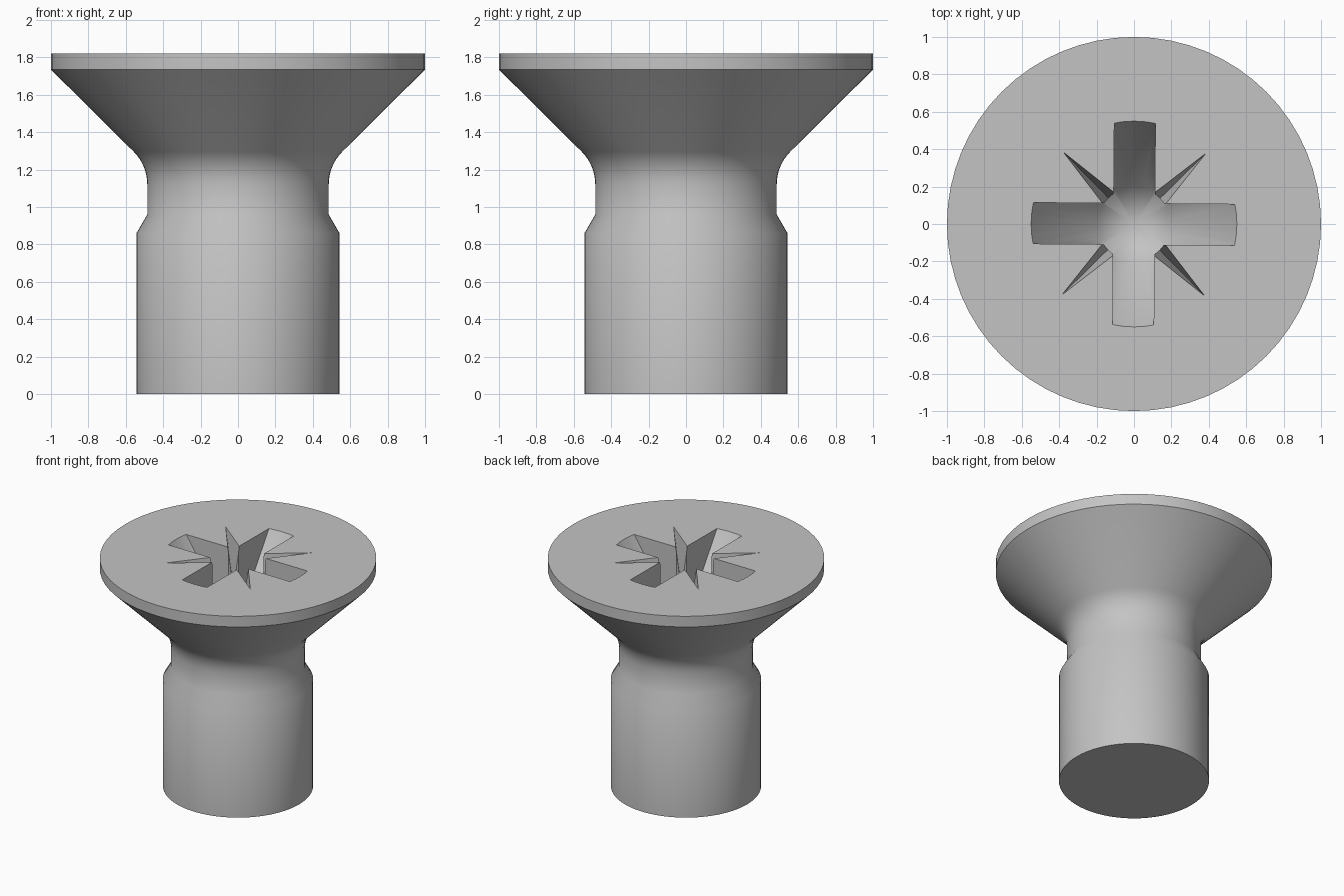
import bpy, bmesh, math
from mathutils import Matrix, Vector

cube = bpy.data.objects.get("Cube")
if cube:
    bpy.data.objects.remove(cube, do_unlink=True)

TOP = 1.82
SEGMENTS = 64

steel = bpy.data.materials.new("grey_steel")
steel.use_nodes = True
GREY = (0.55, 0.55, 0.55, 1)
steel.diffuse_color = GREY
steel.node_tree.nodes["Principled BSDF"].inputs["Base Color"].default_value = GREY


def make_object(name, bm):
    bmesh.ops.recalc_face_normals(bm, faces=bm.faces)
    mesh = bpy.data.meshes.new(name)
    bm.to_mesh(mesh)
    bm.free()
    mesh.materials.append(steel)
    obj = bpy.data.objects.new(name, mesh)
    bpy.context.collection.objects.link(obj)
    return obj


def lathe(name, profile):
    """Spin a radius/height profile, which starts and ends on the axis."""
    bm = bmesh.new()
    verts = [bm.verts.new((r, 0, z)) for r, z in profile]
    edges = [bm.edges.new(pair) for pair in zip(verts, verts[1:])]
    bmesh.ops.spin(bm, geom=verts + edges, cent=(0, 0, 0), axis=(0, 0, 1),
                   angle=math.tau, steps=SEGMENTS, use_duplicate=False)
    bmesh.ops.remove_doubles(bm, verts=bm.verts, dist=0.0005)
    return make_object(name, bm)


def boolean(target, tool, operation):
    tool.hide_render = True
    mod = target.modifiers.new("cut", "BOOLEAN")
    mod.operation = operation
    mod.solver = "EXACT"
    mod.object = tool
    bpy.ops.object.select_all(action="DESELECT")
    bpy.context.view_layer.objects.active = target
    target.select_set(True)
    bpy.ops.object.modifier_apply(modifier=mod.name)
    bpy.data.objects.remove(tool, do_unlink=True)


# Screw body: shank, chamfer, neck, curved fillet, countersunk head
NECK, FILLET, FILLET_Z = 0.485, 0.25, 1.12
fillet = []
for i in range(9):
    a = math.radians(45) * i / 8
    fillet.append((NECK + FILLET * (1 - math.cos(a)), FILLET_Z + FILLET * math.sin(a)))
screw = lathe("screw", [(0, 0), (0.543, 0), (0.543, 0.86), (NECK, 0.96)] + fillet
              + [(1, 1.735), (1, TOP), (0, TOP)])

# Cross recess: a tapered plug limited to a cross with a round core
recess = lathe("recess_cutter", [(0, TOP - 0.69), (0.2, TOP - 0.55), (0.55, TOP),
                                 (0.614, TOP + 0.1), (0, TOP + 0.1)])
HALF, CORE = 0.11, 0.195
outline = []
for k in range(4):
    turn = Matrix.Rotation(math.radians(90 * k - 0.5), 3, "Z")
    start = math.asin(HALF / CORE)
    corner = [Vector((0.8, -HALF, 0)), Vector((0.8, HALF, 0))]
    for i in range(5):
        a = start + (math.pi / 2 - 2 * start) * i / 4
        corner.append(Vector((CORE * math.cos(a), CORE * math.sin(a), 0)))
    outline += [turn @ p for p in corner]
bm = bmesh.new()
face = bm.faces.new([bm.verts.new((p.x, p.y, TOP - 1)) for p in outline])
side = bmesh.ops.extrude_face_region(bm, geom=[face])
bmesh.ops.translate(bm, vec=(0, 0, 1.5),
                    verts=[v for v in side["geom"] if isinstance(v, bmesh.types.BMVert)])
cross = make_object("cross_cutter", bm)
boolean(recess, cross, "INTERSECT")
boolean(screw, recess, "DIFFERENCE")

# Four thin V-shaped notches between the arms
INNER, WIDTH, DEPTH, RISE = 0.13, 0.05, 0.4, 0.05
for k in range(4):
    bm = bmesh.new()
    wide = WIDTH * (DEPTH + RISE) / DEPTH
    points = [(0.54, 0, TOP), (INNER, wide, TOP + RISE),
              (INNER, -wide, TOP + RISE), (INNER, 0, TOP - DEPTH)]
    verts = [bm.verts.new(p) for p in points]
    for tri in ((0, 1, 2), (0, 2, 3), (0, 3, 1), (1, 3, 2)):
        bm.faces.new([verts[i] for i in tri])
    bmesh.ops.rotate(bm, verts=bm.verts, cent=(0, 0, 0),
                     matrix=Matrix.Rotation(math.radians(90 * k + 44.5), 3, "Z"))
    boolean(screw, make_object("notch_cutter", bm), "DIFFERENCE")

# Smooth shading with crisp edges
bpy.ops.object.select_all(action="DESELECT")
bpy.context.view_layer.objects.active = screw
screw.select_set(True)
bpy.ops.object.shade_smooth_by_angle(angle=math.radians(40))
